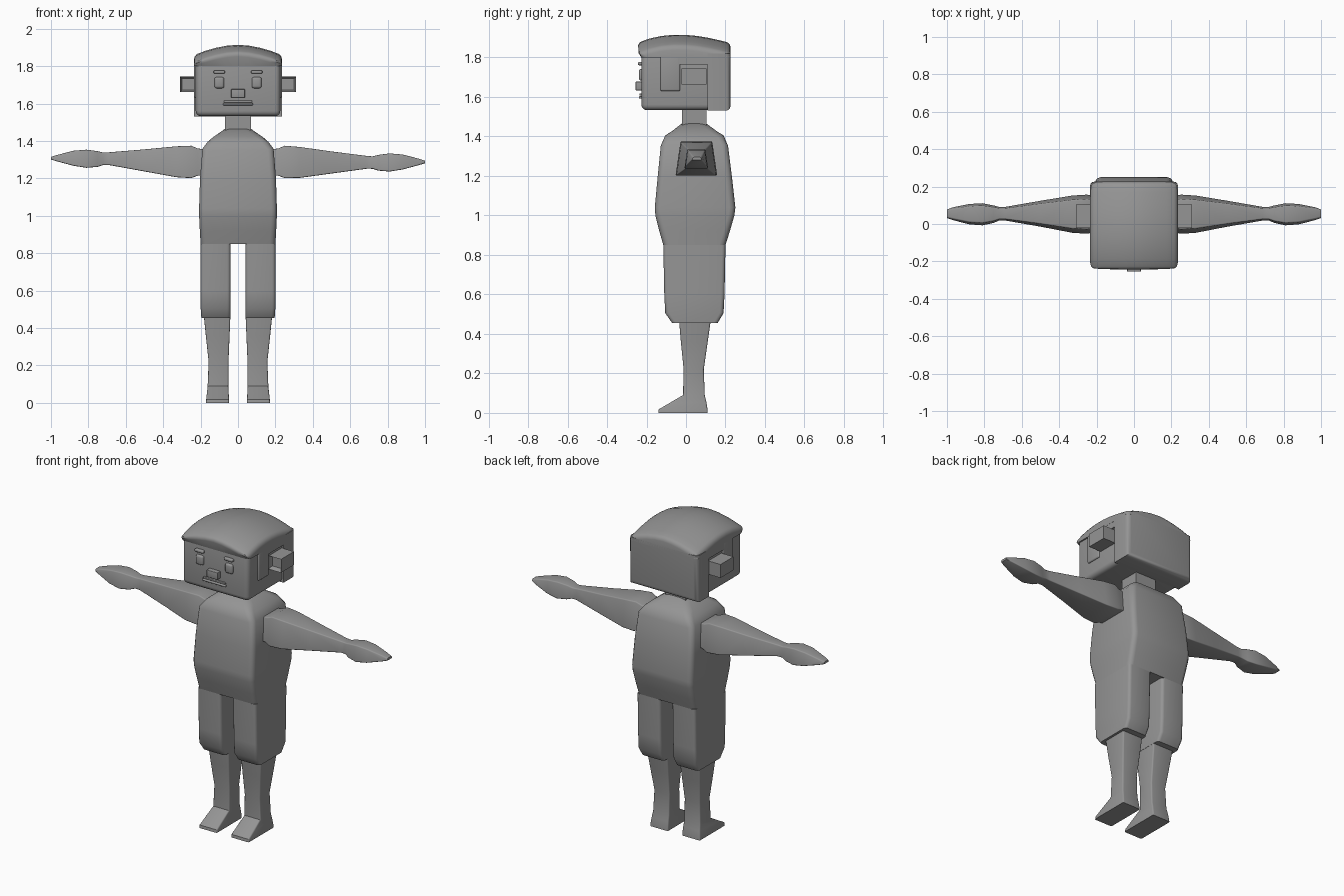
import bpy, bmesh, math

if "Cube" in bpy.data.objects:
    bpy.data.objects.remove(bpy.data.objects["Cube"])

grey = bpy.data.materials.new("clay_grey")
grey.diffuse_color = (0.3, 0.3, 0.3, 1)
grey.use_nodes = True
grey.node_tree.nodes["Principled BSDF"].inputs["Base Color"].default_value = grey.diffuse_color


def finish(bm, name):
    bmesh.ops.recalc_face_normals(bm, faces=bm.faces)
    me = bpy.data.meshes.new(name)
    bm.to_mesh(me)
    bm.free()
    me.materials.append(grey)
    ob = bpy.data.objects.new(name, me)
    bpy.context.collection.objects.link(ob)
    bpy.ops.object.select_all(action='DESELECT')
    ob.select_set(True)
    bpy.context.view_layer.objects.active = ob
    bpy.ops.object.shade_smooth_by_angle(angle=math.radians(35))
    return ob


def bevel(bm, edges, width, segments=3):
    bmesh.ops.bevel(bm, geom=list(edges), offset=width, segments=segments,
                    profile=0.5, affect='EDGES', clamp_overlap=True)


def loft(name, rings, width=0.02):
    """Skin four-cornered rings; round only the long corner edges."""
    bm = bmesh.new()
    loops = [[bm.verts.new(p) for p in r] for r in rings]
    long_edges = []
    for a, b in zip(loops, loops[1:]):
        for i in range(4):
            j = (i + 1) % 4
            bm.faces.new((a[i], a[j], b[j], b[i]))
        long_edges += [bm.edges.get((a[i], b[i])) for i in range(4)]
    bm.faces.new(loops[0])
    bm.faces.new(loops[-1])
    bmesh.ops.recalc_face_normals(bm, faces=bm.faces)
    if width:
        bevel(bm, long_edges, width)
    return finish(bm, name)


def zring(z, x0, x1, y0, y1):
    return [(x0, y0, z), (x1, y0, z), (x1, y1, z), (x0, y1, z)]


def cube(x0, x1, y0, y1, z0, z1):
    bm = bmesh.new()
    bmesh.ops.create_cube(bm, size=1)
    for v in bm.verts:
        v.co = (x0 + (v.co.x + .5) * (x1 - x0), y0 + (v.co.y + .5) * (y1 - y0),
                z0 + (v.co.z + .5) * (z1 - z0))
    return bm


def box(name, *dims, width=0.0, segments=3):
    bm = cube(*dims)
    if width:
        bevel(bm, bm.edges, width, segments)
    return finish(bm, name)


# torso, as half width, front and back at each height
torso = [(.85, .20, -.115, .20), (.92, .204, -.135, .222), (1.0, .208, -.155, .245),
         (1.04, .208, -.158, .25), (1.2, .203, -.143, .232), (1.36, .19, -.127, .212),
         (1.405, .155, -.105, .19), (1.43, .12, -.065, .15), (1.465, .07, -.022, .103)]
loft("torso", [zring(z, -w, w, a, b) for z, w, a, b in torso], 0.03)
box("neck", -.07, .07, -.02, .103, 1.44, 1.56)

for s, side in ((-1, "left"), (1, "right")):
    # shorts leg
    shorts = [(.455, .04, .196, -.07, .16), (.505, .04, .2, -.105, .19),
              (.6, .04, .2, -.11, .195), (.85, .04, .2, -.115, .2)]
    loft(side + "_shorts_leg", [zring(z, s * a, s * b, c, d) for z, a, b, c, d in shorts], 0.018)

    # shin and foot
    shin = [(0, .048, .171, -.14, .11), (.018, .048, .170, -.138, .109),
            (.055, .05, .166, -.075, .103), (.09, .051, .162, -.015, .095),
            (.22, .051, .157, -.012, .09), (.36, .045, .172, -.026, .11),
            (.48, .04, .184, -.036, .127)]
    loft(side + "_shin_and_foot", [zring(z, s * a, s * b, c, d) for z, a, b, c, d in shin], 0.008)

    # arm with sleeve and hand: reach, front, back, bottom, top
    arm = [(.17, -.04, .145, 1.215, 1.355), (.215, -.045, .15, 1.215, 1.36),
           (.25, -.053, .158, 1.202, 1.375), (.33, -.048, .153, 1.205, 1.37),
           (.5, -.015, .125, 1.232, 1.35), (.69, .018, .092, 1.262, 1.33),
           (.72, .018, .092, 1.262, 1.328), (.75, .005, .1, 1.252, 1.336),
           (.81, -.008, .112, 1.247, 1.344), (.88, -.003, .108, 1.258, 1.338),
           (.97, .02, .09, 1.282, 1.315), (1.0, .03, .08, 1.291, 1.305)]
    rings = []
    for x, a, b, c, d in arm:
        tilt = -s * .01 * min(1, max(0, (x - .25) / .45))
        inset = (b - a) * .12
        rings.append([(s * x, a, c + tilt), (s * x, b, c + tilt),
                      (s * x, b - inset, d + tilt), (s * x, a + inset, d + tilt)])
    loft(side + "_arm", rings, 0.006)

    # ear with a hollow in its front face
    bm = cube(min(s * .22, s * .31), max(s * .22, s * .31), -.022, .105, 1.662, 1.745)
    front = min(bm.faces, key=lambda f: f.calc_center_median().y)
    bmesh.ops.inset_region(bm, faces=[front], thickness=.014)
    for v in front.verts:
        v.co.y += .03
    finish(bm, side + "_ear")

    # sideburn and hair band over the ear
    box(side + "_sideburn", min(s * .2, s * .2345), max(s * .2, s * .2345),
        -.13, -.03, 1.63, 1.82, width=.008)
    box(side + "_hair_band", min(s * .2, s * .234), max(s * .2, s * .234),
        -.12, .18, 1.763, 1.82)

    # eye and brow
    e = s * .1
    box(side + "_eye", e - .026, e + .026, -.239, -.21, 1.682, 1.742, width=.012)
    box(side + "_brow", e - .03, e + .03, -.243, -.21, 1.76, 1.778, width=.006)

# face block, nose and mouth
box("head", -.226, .226, -.226, .21, 1.533, 1.84, width=.028, segments=4)
box("nose", -.037, .037, -.255, -.21, 1.633, 1.677, width=.003)
box("upper_lip", -.075, .075, -.236, -.21, 1.606, 1.617, width=.004)
box("lower_lip", -.08, .08, -.238, -.21, 1.591, 1.604, width=.005)

# hair at the back of the head
bm = cube(-.235, .235, .11, .226, 1.53, 1.82)
bevel(bm, [e for e in bm.edges if all(v.co.y > .2 for v in e.verts)
           and not all(v.co.z > 1.8 for v in e.verts)], .025)
finish(bm, "back_hair")

# domed hair cap with a slight overhang in front
bm = cube(-1, 1, -1, 1, 0, 1)
flat = [e for e in bm.edges if abs(e.verts[0].co.z - e.verts[1].co.z) < .1]
bmesh.ops.subdivide_edges(bm, edges=flat, cuts=7, use_grid_fill=True)
for v in bm.verts:
    u, w, top = v.co.x, v.co.y, v.co.z > .5
    vv = w + .15 * (1 - w * w)
    dome = 1.915 - .055 * abs(u) ** 1.8 - .042 * vv * vv
    y = w * .226 if w > 0 else w * (.248 if top else .227)
    v.co = (u * .235, y, dome if top else 1.80)
bmesh.ops.recalc_face_normals(bm, faces=bm.faces)
bevel(bm, [e for e in bm.edges if e.calc_face_angle(0) > .8
           and not all(v.co.z < 1.801 for v in e.verts)], .022)
finish(bm, "hair_cap")
